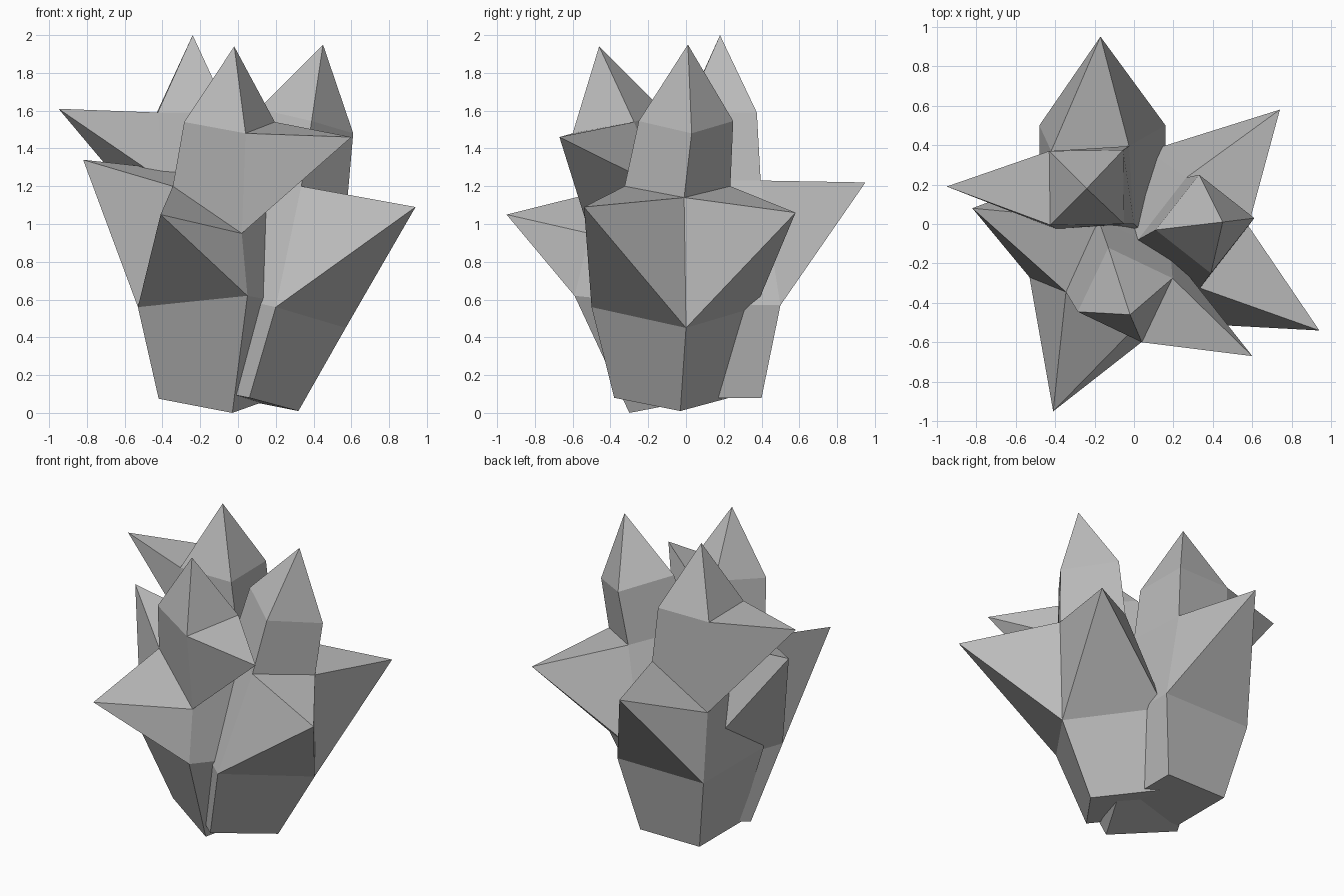
import bpy
import bmesh
from mathutils import Vector

cube = bpy.data.objects.get("Cube")
if cube:
    bpy.data.objects.remove(cube, do_unlink=True)

# Single stone colour
stone = bpy.data.materials.new("grey_stone")
stone.use_nodes = True
colour = (0.5, 0.5, 0.5, 1.0)
stone.diffuse_color = colour
shader = stone.node_tree.nodes["Principled BSDF"]
shader.inputs["Base Color"].default_value = colour
shader.inputs["Roughness"].default_value = 0.9


def square_ring(bm, outer, inner):
    """Tilted square given by its outer and inner corners, counter-clockwise."""
    outer, inner = Vector(outer), Vector(inner)
    middle = (outer + inner) / 2
    half = outer - middle
    side = Vector((-half.y, half.x, 0))
    return [bm.verts.new(p) for p in (outer, middle + side, inner, middle - side)]


def crystal(name, diagonals, tip, spikes, dip=0.0):
    """Stack of square rings with a pointed top; listed sides are drawn out to spikes."""
    bm = bmesh.new()
    rings = [square_ring(bm, *pair) for pair in diagonals]
    rings[2][0].co.z -= dip
    bm.faces.new(reversed(rings[0]))

    # Walls, plain or pulled out to a point
    for level, (low, high) in enumerate(zip(rings, rings[1:])):
        for side in range(4):
            after = (side + 1) % 4
            wall = [low[side], low[after], high[after], high[side]]
            point = spikes.get((level, side))
            if point is None:
                bm.faces.new(wall)
                continue
            apex = bm.verts.new(point)
            for i in range(4):
                bm.faces.new((wall[i], wall[(i + 1) % 4], apex))

    # Pyramid top
    peak = bm.verts.new(tip)
    for side in range(4):
        bm.faces.new((rings[-1][side], rings[-1][(side + 1) % 4], peak))

    bmesh.ops.recalc_face_normals(bm, faces=bm.faces)
    mesh = bpy.data.meshes.new(name)
    bm.to_mesh(mesh)
    bm.free()
    mesh.materials.append(stone)
    obj = bpy.data.objects.new(name, mesh)
    bpy.context.collection.objects.link(obj)
    return obj


BODY, NECK = 1, 2  # wall levels that carry spikes

crystal(
    "back_crystal",
    diagonals=[
        ((-0.38, 0.40, 0.08), (0.06, -0.04, 0.08)),
        ((-0.48, 0.50, 0.57), (0.16, -0.14, 0.57)),
        ((-0.42, 0.37, 1.23), (0.0, 0.0, 1.23)),
        ((-0.43, 0.37, 1.59), (-0.05, 0.0, 1.59)),
    ],
    tip=(-0.24, 0.18, 2.0),
    spikes={(BODY, 3): (-0.17, 0.95, 1.22), (NECK, 0): (-0.95, 0.19, 1.61)},
    dip=0.25,
)

crystal(
    "front_crystal",
    diagonals=[
        ((-0.03, -0.30, 0.0), (-0.21, 0.30, 0.15)),
        ((0.05, -0.59, 0.62), (-0.21, 0.31, 0.50)),
        ((0.02, -0.51, 1.13), (-0.18, 0.02, 1.27)),
        ((0.04, -0.60, 1.48), (-0.13, -0.12, 1.60)),
    ],
    tip=(-0.02, -0.46, 1.94),
    spikes={
        (BODY, 3): (-0.41, -0.95, 1.05),
        (BODY, 2): (-0.82, 0.08, 1.34),
        (NECK, 0): (0.60, -0.67, 1.46),
    },
    dip=0.18,
)

crystal(
    "left_crystal",
    diagonals=[
        ((0.32, -0.03, 0.01), (-0.29, -0.12, 0.15)),
        ((0.57, 0.0, 0.45), (-0.30, -0.13, 0.67)),
        ((0.58, -0.01, 1.14), (0.02, -0.08, 1.26)),
        ((0.61, 0.03, 1.48), (0.11, -0.03, 1.61)),
    ],
    tip=(0.45, 0.01, 1.95),
    spikes={(BODY, 3): (0.94, -0.54, 1.09), (BODY, 0): (0.74, 0.58, 1.06)},
)
